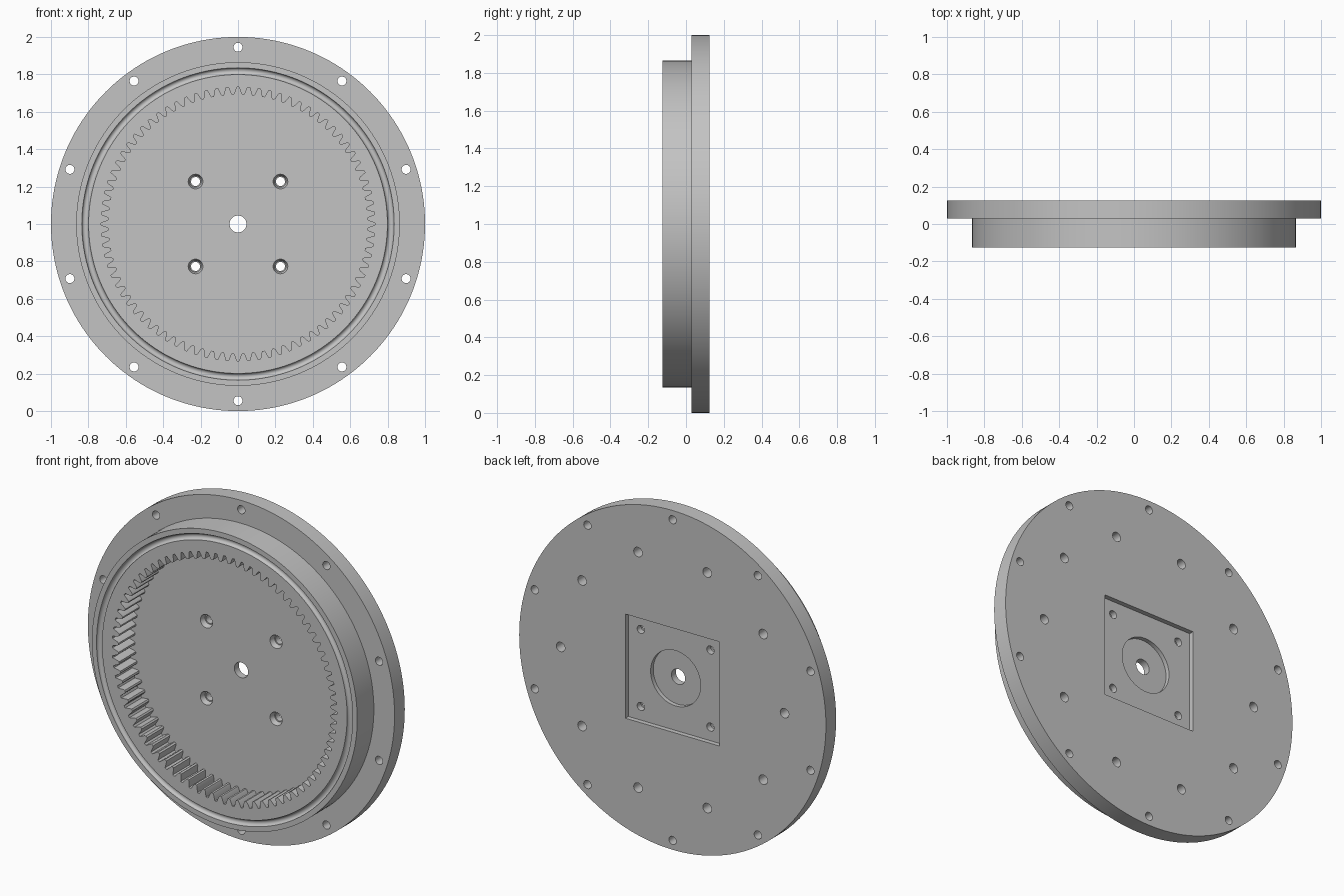
import bpy, bmesh, math
from mathutils import Matrix, Vector

if "Cube" in bpy.data.objects:
    bpy.data.objects.remove(bpy.data.objects["Cube"], do_unlink=True)

FRONT, STEP, BACK = -0.125, 0.03, 0.125   # y of boss face, flange face / pocket floor, back face
SEGMENTS = 160
TEETH = 80

steel = bpy.data.materials.new("plain grey metal")
steel.use_nodes = True
grey = (0.55, 0.55, 0.55, 1)
steel.diffuse_color = grey
steel.node_tree.nodes["Principled BSDF"].inputs["Base Color"].default_value = grey


def make_object(name, bm):
    bmesh.ops.recalc_face_normals(bm, faces=bm.faces)
    mesh = bpy.data.meshes.new(name)
    bm.to_mesh(mesh)
    bm.free()
    mesh.materials.append(steel)
    obj = bpy.data.objects.new(name, mesh)
    bpy.context.collection.objects.link(obj)
    return obj


def lathe(name, profile):
    """Spin (radius, y) points around the y axis."""
    bm = bmesh.new()
    verts = [bm.verts.new((r, y, 0)) for r, y in profile]
    edges = [bm.edges.new(pair) for pair in zip(verts, verts[1:])]
    bmesh.ops.spin(bm, geom=verts + edges, cent=(0, 0, 0), axis=(0, 1, 0),
                   angle=math.tau, steps=SEGMENTS, use_merge=True)
    bmesh.ops.remove_doubles(bm, verts=bm.verts, dist=1e-5)
    return make_object(name, bm)


def prism(name, outline, y0, y1):
    """Extrude an (x, z) outline along y."""
    bm = bmesh.new()
    face = bm.faces.new([bm.verts.new((x, y0, z)) for x, z in outline])
    moved = bmesh.ops.extrude_face_region(bm, geom=[face])["geom"]
    bmesh.ops.translate(bm, vec=(0, y1 - y0, 0),
                        verts=[v for v in moved if isinstance(v, bmesh.types.BMVert)])
    return make_object(name, bm)


def bores(name, centres, r0, r1, y0, y1, sides=32):
    """Round cutters of radius r0 at y0 and r1 at y1."""
    bm = bmesh.new()
    turn = Matrix.Rotation(-math.pi / 2, 4, "X")
    for x, z in centres:
        bmesh.ops.create_cone(bm, cap_ends=True, segments=sides, radius1=r0, radius2=r1,
                              depth=y1 - y0,
                              matrix=Matrix.Translation((x, (y0 + y1) / 2, z)) @ turn)
    return make_object(name, bm)


def ring(count, radius, start):
    angles = [start + math.tau * i / count for i in range(count)]
    return [(radius * math.cos(a), radius * math.sin(a)) for a in angles]


# Stepped disc with a round seal groove in the boss face
groove = [(0.817 + 0.018 * math.cos(a), FRONT + 0.018 * math.sin(a))
          for a in (math.pi * i / 10 for i in range(11))]
body = lathe("ring_gear_housing", [(0, BACK), (1, BACK), (1, STEP), (0.865, STEP),
                                   (0.865, FRONT)] + groove + [(0, FRONT)])

# Internal gear outline: one gap between teeth per pitch
gap = [(-0.40, 0.692), (-0.30, 0.70), (-0.17, 0.722), (-0.11, 0.732),
       (0.11, 0.732), (0.17, 0.722), (0.30, 0.70), (0.40, 0.692)]
gear = []
for i in range(TEETH):
    for part, r in gap:
        a = math.pi / 2 + math.tau * (i + part) / TEETH
        gear.append((r * math.cos(a), r * math.sin(a)))

h, b = 0.307, 0.227
square = [(-h, -h), (h, -h), (h, h), (-h, h)]
bolts = [(x, z) for x in (-b, b) for z in (-b, b)]
centre = [(0, 0)]

cutters = [
    prism("gear_pocket", gear, FRONT - 0.1, STEP),
    prism("square_pocket", square, BACK - 0.028, BACK + 0.1),
    bores("round_recess", centre, 0.163, 0.163, BACK - 0.053, BACK + 0.1, 64),
    bores("shaft_hole", centre, 0.045, 0.045, -0.3, 0.3, 48),
    bores("bolt_holes", bolts, 0.024, 0.024, -0.3, 0.3),
    bores("bolt_countersinks", bolts, 0.040, 0.030, STEP - 0.002, STEP + 0.03),
    bores("flange_holes", ring(10, 0.945, math.pi / 2), 0.024, 0.024, -0.3, 0.3),
    bores("back_blind_holes", ring(10, 0.73, 0), 0.028, 0.028, STEP + 0.015, BACK + 0.1),
]
for cutter in cutters:
    cutter.hide_render = True
    cut = body.modifiers.new(cutter.name, "BOOLEAN")
    cut.operation = "DIFFERENCE"
    cut.solver = "EXACT"
    cut.object = cutter

# Bake the cuts, drop the cutters and stand the part on the floor
graph = bpy.context.evaluated_depsgraph_get()
result = bpy.data.meshes.new_from_object(body.evaluated_get(graph))
body.modifiers.clear()
body.data = result
for cutter in cutters:
    bpy.data.objects.remove(cutter, do_unlink=True)
result.transform(Matrix.Translation(Vector((0, 0, 1))))

bpy.ops.object.select_all(action="DESELECT")
body.select_set(True)
bpy.context.view_layer.objects.active = body
bpy.ops.object.shade_smooth_by_angle(angle=math.radians(25))
